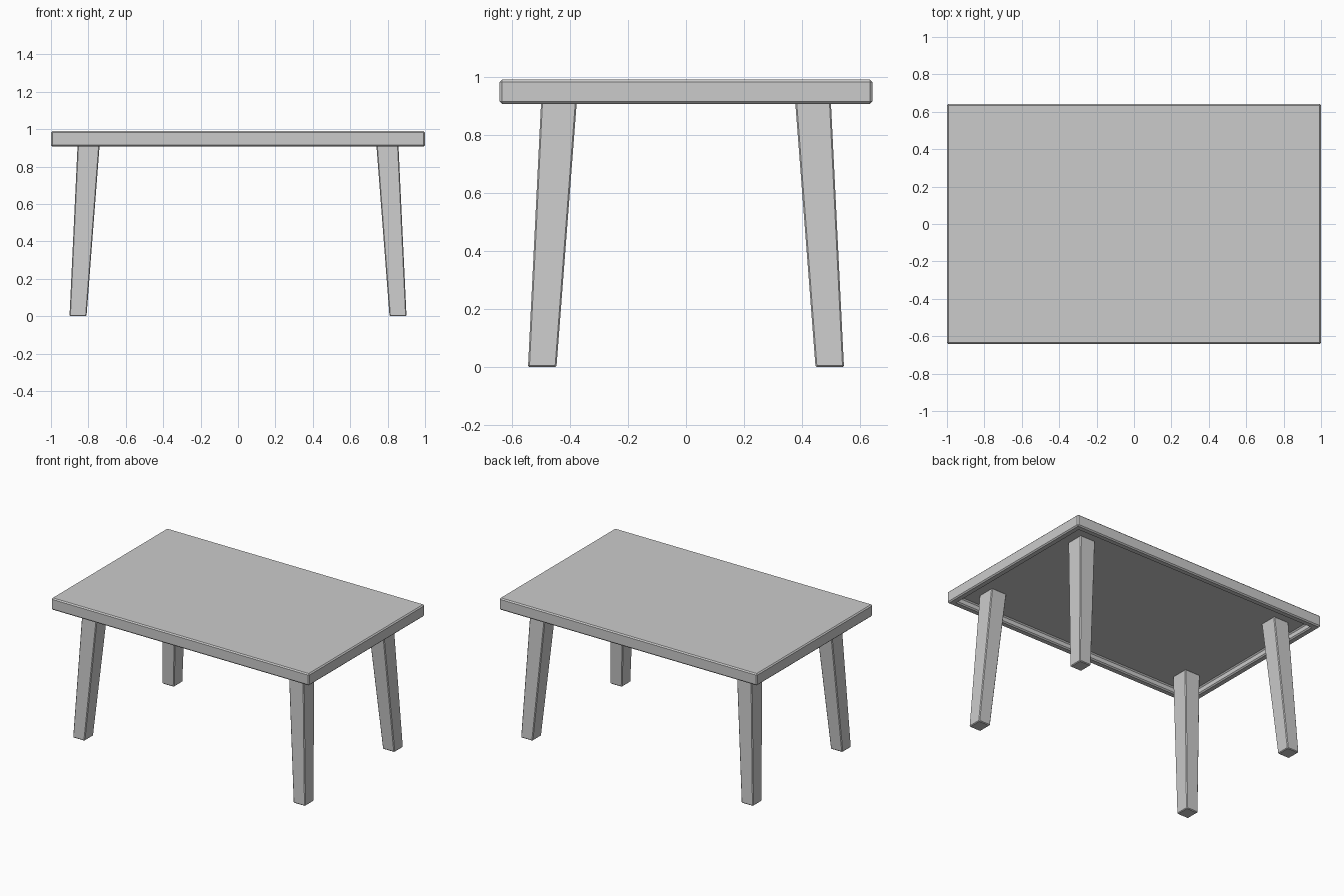
import bpy, bmesh

if "Cube" in bpy.data.objects:
    bpy.data.objects.remove(bpy.data.objects["Cube"])

def finish(bm, name, bevel):
    bmesh.ops.recalc_face_normals(bm, faces=bm.faces)
    mesh = bpy.data.meshes.new(name)
    bm.to_mesh(mesh)
    bm.free()
    obj = bpy.data.objects.new(name, mesh)
    bpy.context.collection.objects.link(obj)
    mod = obj.modifiers.new("edge_bevel", 'BEVEL')
    mod.width = bevel
    mod.segments = 1
    mod.limit_method = 'ANGLE'
    return obj

# Tabletop: slab with a shallow recess underneath
HX, HY, Z0, Z1 = 1.0, 0.642, 0.907, 0.99
bm = bmesh.new()
bmesh.ops.create_cube(bm, size=1)
for v in bm.verts:
    v.co = (v.co.x * 2 * HX, v.co.y * 2 * HY, Z1 if v.co.z > 0 else Z0)
bm.normal_update()
under = min(bm.faces, key=lambda f: f.normal.z)
bmesh.ops.inset_region(bm, faces=[under], thickness=0.067)
ceiling = bmesh.ops.extrude_discrete_faces(bm, faces=[under])["faces"][0]
for v in ceiling.verts:
    v.co.z += 0.045
finish(bm, "tabletop", 0.008)

# Four splayed, tapered legs running up into the recess
def leg(name, sx, sy):
    # (z, inner x, outer x, inner y, outer y)
    rings = [(0.0, 0.81, 0.901, 0.446, 0.544), (0.953, 0.737, 0.856, 0.373, 0.497)]
    bm = bmesh.new()
    loops = [[bm.verts.new((sx * x, sy * y, z))
              for x, y in ((xi, yi), (xo, yi), (xo, yo), (xi, yo))]
             for z, xi, xo, yi, yo in rings]
    for i in range(4):
        j = (i + 1) % 4
        bm.faces.new((loops[0][i], loops[0][j], loops[1][j], loops[1][i]))
    bm.faces.new(loops[0])
    bm.faces.new(loops[1])
    finish(bm, name, 0.005)

for side, sx in (("left", -1), ("right", 1)):
    for end, sy in (("front", -1), ("back", 1)):
        leg(f"{end}_{side}_leg", sx, sy)
